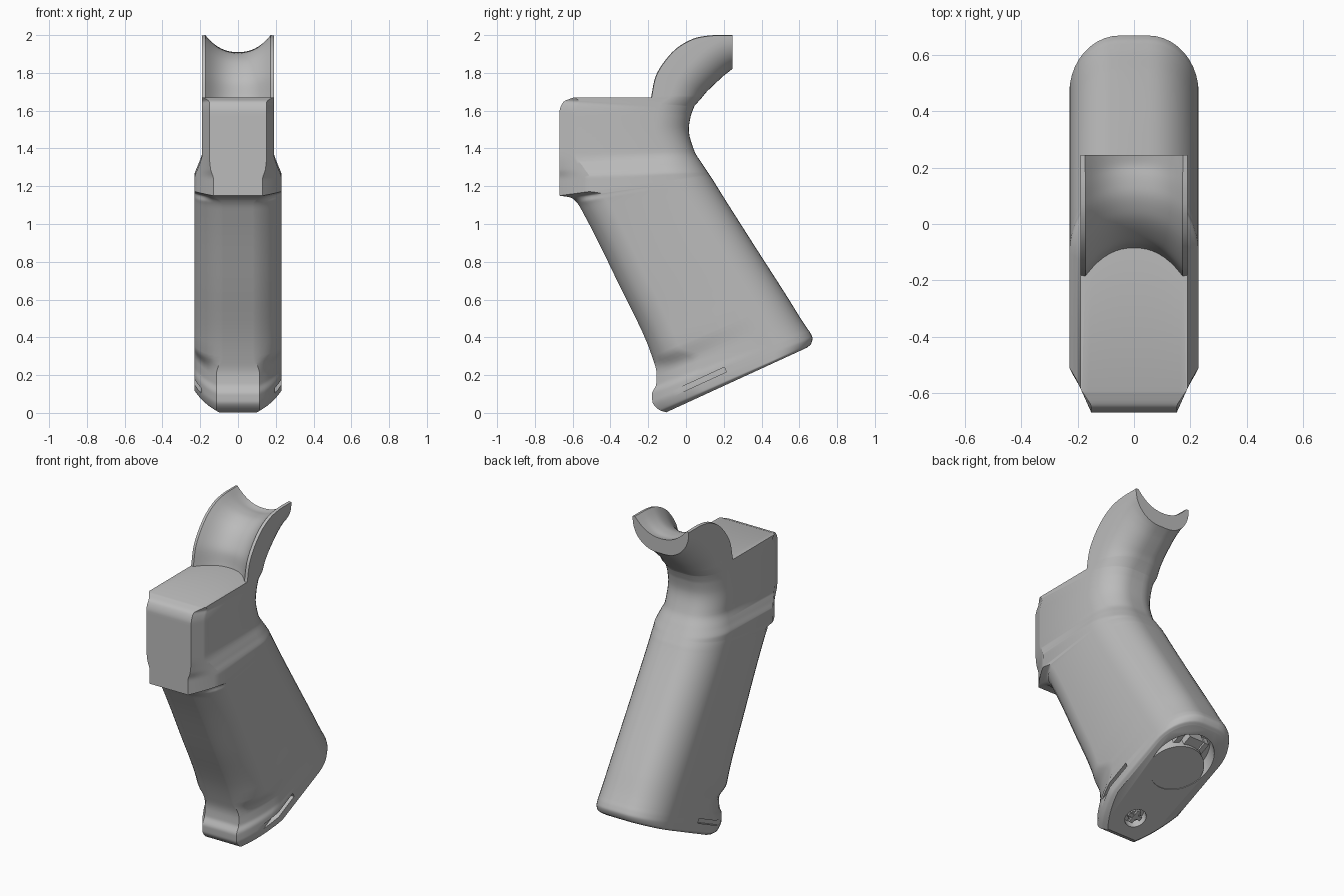
import bpy, bmesh, math
from mathutils import Vector, Matrix

if "Cube" in bpy.data.objects:
    bpy.data.objects.remove(bpy.data.objects["Cube"])

grey = bpy.data.materials.new("matte grey")
grey.diffuse_color = (0.5, 0.5, 0.5, 1)
grey.use_nodes = True
grey.node_tree.nodes["Principled BSDF"].inputs["Base Color"].default_value = grey.diffuse_color

# Section styles: half width, front half width, front corner length,
# front corner roundness, back corner length, back half width, saddle dip
FOOT = (.212, .10, .24, .25, .20, .05, 0)
LIP = (.23, .115, .26, .25, .22, .05, 0)
GRIP = (.23, .09, .15, .6, .22, .05, 0)
SHOULDER = (.23, .13, .16, .1, .22, .05, 0)
SLOPE = (.212, .145, .13, .05, .20, .045, 0)
BLOCK = (.19, .152, .085, 0, .18, .04, 0)
TOP = (.19, .185, .01, 0, .18, .04, 0)
TANG = (.19, .173, .003, 0, .17, .03, .1)
TIP = (.19, .175, .003, 0, .165, .03, .09)

# Rows: front y, z, back y, z, style.  A new group starts at each sharp edge.
handle = [
    (-.105, .003, .640, .345, FOOT), (-.14, .015, .662, .365, LIP),
    (-.178, .06, .67, .395, LIP), (-.18, .10, .66, .42, LIP),
    (-.158, .15, .64, .45, LIP), (-.155, .20, .61, .495, LIP),
    (-.18, .30, .545, .60, GRIP), (-.36, .69, .34, .92, GRIP),
    (-.545, 1.06, .16, 1.205, GRIP), (-.575, 1.11, .145, 1.23, GRIP),
    (-.61, 1.14, .135, 1.245, SHOULDER), (-.67, 1.15, .125, 1.26, SHOULDER)]
block = [
    handle[-1], (-.67, 1.235, .115, 1.275, SHOULDER), (-.67, 1.29, .085, 1.32, SLOPE),
    (-.67, 1.37, .045, 1.385, BLOCK), (-.67, 1.50, .015, 1.50, BLOCK),
    (-.67, 1.59, .025, 1.57, BLOCK), (-.65, 1.645, .035, 1.60, BLOCK),
    (-.595, 1.67, .045, 1.625, TOP)]
tang = [
    (-.185, 1.67, .085, 1.67, TANG), (-.165, 1.77, .105, 1.695, TANG),
    (-.115, 1.86, .13, 1.72, TANG), (-.03, 1.945, .165, 1.753, TANG),
    (.07, 1.99, .20, 1.785, TANG), (.16, 2.0, .225, 1.805, TANG),
    (.245, 2.0, .245, 1.82, TIP)]


def smooth_rows(rows, steps=6):
    """Monotone cubic interpolation of the rows."""
    pts = [tuple(r[:4]) + r[4] for r in rows]
    n = len(pts)
    h = [math.dist(a[:4], b[:4]) + 1e-4 for a, b in zip(pts, pts[1:])]
    slope = [[(q - p) / h[i] for p, q in zip(pts[i], pts[i + 1])] for i in range(n - 1)]
    tan = [slope[0]]
    for i in range(1, n - 1):
        tan.append([2 * a * b / (a + b) if a * b > 1e-12 else 0.0
                    for a, b in zip(slope[i - 1], slope[i])])
    tan.append(slope[-1])
    out = []
    for i in range(n - 1):
        for s in range(steps):
            t = s / steps
            a, b = 2*t**3 - 3*t*t + 1, (t**3 - 2*t*t + t) * h[i]
            c, d = 3*t*t - 2*t**3, (t**3 - t*t) * h[i]
            out.append([a*p + b*m + c*q + d*k for p, m, q, k in
                        zip(pts[i], tan[i], pts[i + 1], tan[i + 1])])
    return out + [list(pts[-1])]


def section(row):
    """Closed ring of 3D points for one row."""
    fy, fz, by, bz, w, wf, cf, k, cb, wb, dip = row
    L = math.hypot(by - fy, bz - fz)
    ey, ez = (by - fy) / L, (bz - fz) / L
    half = [(wf * i / 8, dip * (1 - (i / 8) ** 2.3)) for i in range(9)]
    cx, cy = (wf + w) / 2 * (1 - k) + w * k, cf / 2 * (1 - k)
    for i in range(1, 7):
        t = i / 6
        half.append(((1-t)**2 * wf + 2*t*(1-t) * cx + t*t * w, 2*t*(1-t) * cy + t*t * cf))
    for i in range(11):
        a = math.pi / 2 * i / 10
        half.append((wb + (w - wb) * math.cos(a), L - cb + cb * math.sin(a)))
    half.append((0, L))
    ring = half + [(-x, d) for x, d in half[-2:0:-1]]
    return [(x, fy + ey * d, fz + ez * d) for x, d in ring]


def finish(bm, name):
    bmesh.ops.recalc_face_normals(bm, faces=bm.faces[:])
    me = bpy.data.meshes.new(name)
    bm.to_mesh(me)
    bm.free()
    me.materials.append(grey)
    ob = bpy.data.objects.new(name, me)
    bpy.context.collection.objects.link(ob)
    return ob


def activate(ob):
    bpy.ops.object.select_all(action='DESELECT')
    ob.select_set(True)
    bpy.context.view_layer.objects.active = ob


def smooth(ob, angle=30):
    activate(ob)
    bpy.ops.object.shade_smooth_by_angle(angle=math.radians(angle))


# Body: one loft through handle, block and saddle-shaped tang
rows = smooth_rows(handle) + smooth_rows(block)[1:] + smooth_rows(tang)
bm = bmesh.new()
rings = [[bm.verts.new(p) for p in section(r)] for r in rows]
for a, b in zip(rings, rings[1:]):
    for i in range(len(a)):
        j = (i + 1) % len(a)
        bm.faces.new((a[i], a[j], b[j], b[i]))
bm.faces.new(rings[0])
bm.faces.new(rings[-1])
body = finish(bm, "grip_body")

# Frame of the sloping base: x across, y along the base, z into the handle
tilt = math.atan2(.342, .745)
base = Matrix.Translation((0, -.105, .003)) @ Matrix.Rotation(tilt, 4, 'X')


def base_disc(name, along, radius, z0, z1, sides=48, stretch=1.0):
    bm = bmesh.new()
    bmesh.ops.create_cone(bm, cap_ends=True, segments=sides, radius1=radius,
                          radius2=radius, depth=z1 - z0)
    bm.transform(base @ Matrix.Translation((0, along, (z0 + z1) / 2))
                 @ Matrix.Diagonal((1, stretch, 1, 1)))
    return finish(bm, name)


def base_box(name, centre, size):
    bm = bmesh.new()
    bmesh.ops.create_cube(bm, size=1)
    bm.transform(base @ Matrix.Translation(centre) @ Matrix.Diagonal((*size, 1)))
    return finish(bm, name)


# Cutters: rear cavity, latch hole, side slots
cutters = [base_disc("cavity_cutter", .57, .178, -.1, .09, 64, 1.13),
           base_disc("latch_hole_cutter", .13, .062, -.1, .05)]
for side in (-1, 1):
    cutters.append(base_box("slot_cutter", (side * .25, .237, .075), (.11, .285, .027)))
for c in cutters:
    mod = body.modifiers.new("cut", 'BOOLEAN')
    mod.operation, mod.object, mod.solver = 'DIFFERENCE', c, 'EXACT'
    activate(body)
    bpy.ops.object.modifier_apply(modifier=mod.name)
    bpy.data.objects.remove(c)
smooth(body)

# Storage plug with rear tab and side lugs
smooth(base_disc("storage_plug", .50, .172, .004, .10, 64))
base_box("plug_tab", (0, .69, .055), (.10, .07, .06))
for side in (-1, 1):
    base_box("plug_lug", (side * .085, .67, .065), (.03, .09, .05))

# Latch screw with crossed drive bars
smooth(base_disc("latch_screw", .13, .036, .022, .06, 24))
base_box("latch_bar_long", (0, .13, .02), (.024, .085, .02))
base_box("latch_bar_short", (0, .13, .022), (.085, .024, .02))
